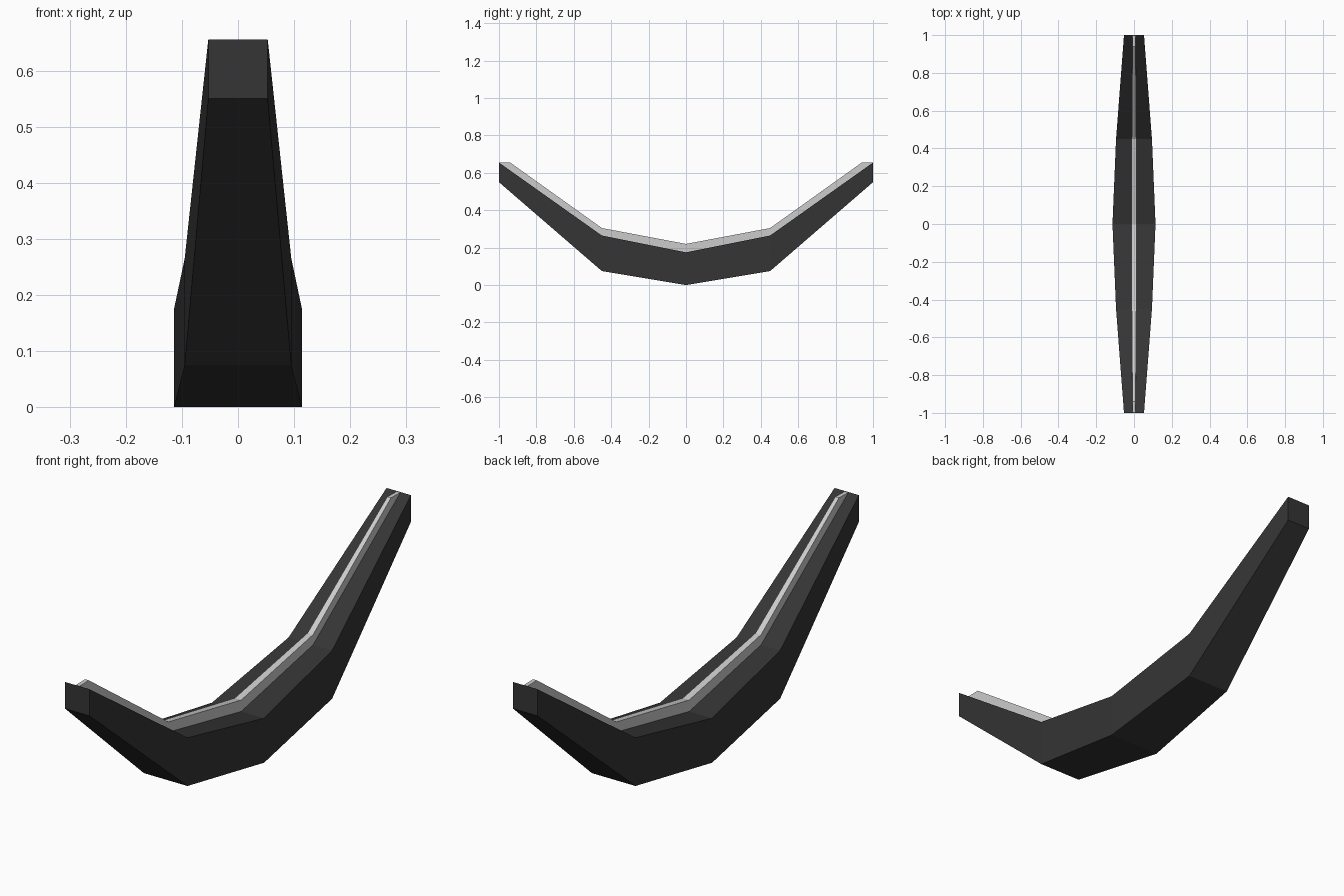
import bpy, bmesh

if "Cube" in bpy.data.objects:
    bpy.data.objects.remove(bpy.data.objects["Cube"])


def material(name, value):
    m = bpy.data.materials.new(name)
    m.diffuse_color = (value, value, value, 1)
    m.use_nodes = True
    m.node_tree.nodes["Principled BSDF"].inputs["Base Color"].default_value = m.diffuse_color
    return m


def loft(name, stations, mat):
    # stations: (y_bottom, z_bottom, y_top, z_top, half_width)
    bm = bmesh.new()
    rings = []
    for yb, zb, yt, zt, w in stations:
        rings.append([bm.verts.new(c) for c in
                      ((-w, yb, zb), (w, yb, zb), (w, yt, zt), (-w, yt, zt))])
    for a, b in zip(rings, rings[1:]):
        for i in range(4):
            j = (i + 1) % 4
            bm.faces.new((a[i], a[j], b[j], b[i]))
    bm.faces.new(rings[0])
    bm.faces.new(rings[-1])
    bmesh.ops.recalc_face_normals(bm, faces=bm.faces)
    me = bpy.data.meshes.new(name)
    bm.to_mesh(me)
    bm.free()
    me.materials.append(mat)
    ob = bpy.data.objects.new(name, me)
    bpy.context.collection.objects.link(ob)
    return ob


def mirrored(half):
    # half runs from the middle to the tip; add the opposite end
    other = [(-yb, zb, -yt, zt, w) for yb, zb, yt, zt, w in half[:0:-1]]
    return other + half


# Dark tapered bow-shaped body
body = [(0, 0, 0, 0.175, 0.114),
        (0.45, 0.075, 0.45, 0.265, 0.095),
        (1, 0.55, 1, 0.655, 0.053)]
loft("curved_body", mirrored(body), material("dark", 0.035))

# Pale narrow rib along the inner curve, with tips cut level
rib = [(0, 0.172, 0, 0.22, 0.014),
       (0.45, 0.262, 0.45, 0.305, 0.012),
       (1, 0.654, 0.94, 0.655, 0.008)]
loft("inner_rib", mirrored(rib), material("pale", 0.6))
